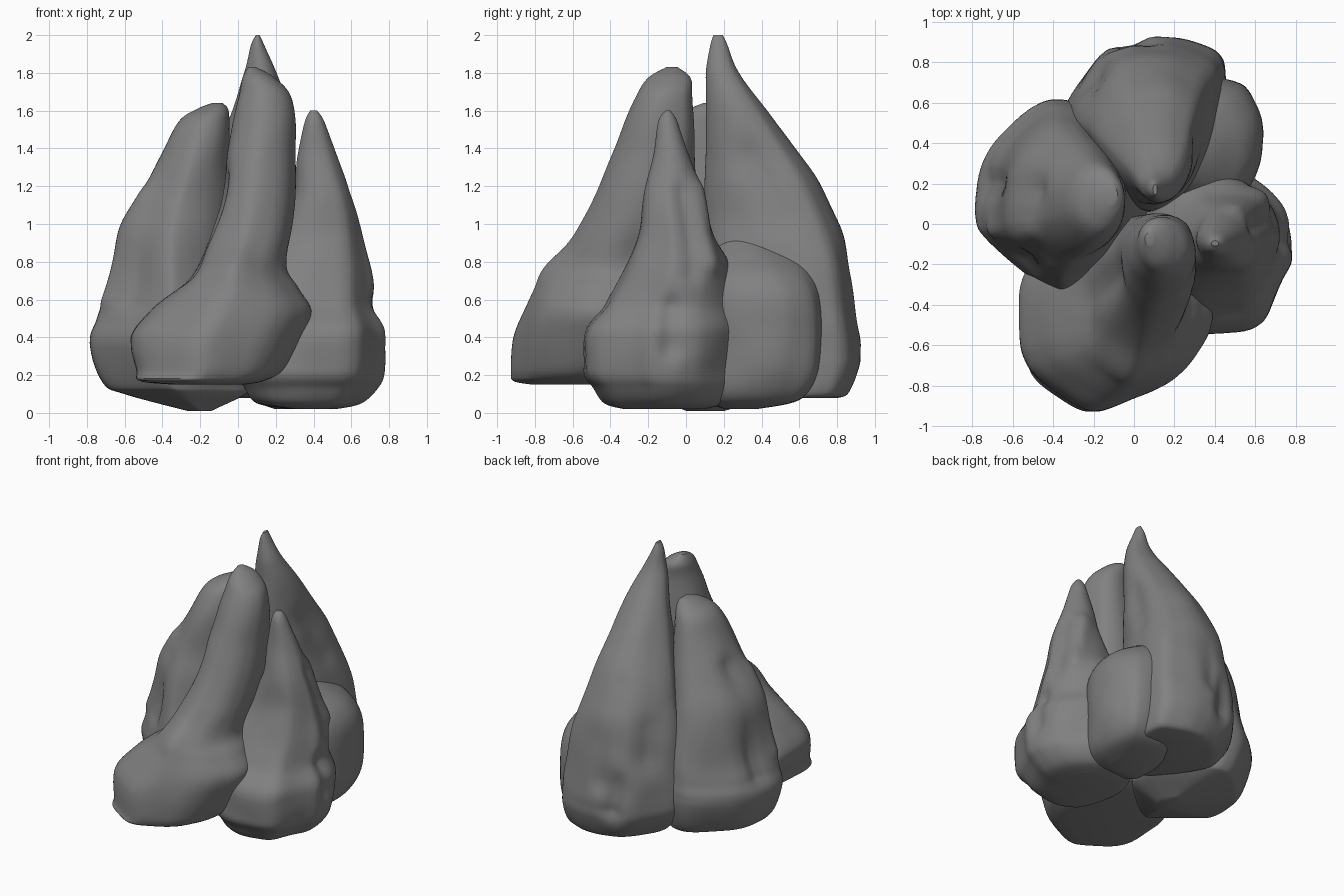
import bpy
import math
from mathutils import Vector, noise
from mathutils.geometry import intersect_point_line

default_cube = bpy.data.objects.get("Cube")
if default_cube:
    bpy.data.objects.remove(default_cube, do_unlink=True)

STEPS = 7


def make_material(name, value):
    material = bpy.data.materials.new(name)
    material.use_nodes = True
    colour = (value, value, value, 1)
    material.diffuse_color = colour
    shader = material.node_tree.nodes["Principled BSDF"]
    shader.inputs["Base Color"].default_value = colour
    shader.inputs["Roughness"].default_value = 0.8
    return material


def blend(before, start, end, after, t):
    """Smooth interpolation that never overshoots between two sections."""
    result = []
    for a, b, c, d in zip(before, start, end, after):
        curved = 0.5 * (2 * b + (c - a) * t + (2 * a - 5 * b + 4 * c - d) * t ** 2
                        + (3 * b - a - 3 * c + d) * t ** 3)
        result.append(min(max(curved, min(b, c)), max(b, c)))
    return result


def refine(sections):
    """Fill in extra cross-sections between the given ones."""
    rows = []
    last = len(sections) - 1
    for i in range(last):
        around = [sections[min(max(i + k, 0), last)] for k in (-1, 0, 1, 2)]
        rows += [blend(*around, step / STEPS) for step in range(STEPS)]
    rows.append(sections[last])
    return rows


def round_plan(corners):
    """Soften an outline by cutting corners, then fit it to a box from -1 to 1."""
    points = [Vector(corner) for corner in corners]
    for _ in range(3):
        cut = []
        for i, point in enumerate(points):
            following = points[(i + 1) % len(points)]
            cut += [point.lerp(following, .2), point.lerp(following, .8)]
        points = cut
    fitted = []
    for axis in (0, 1):
        values = [point[axis] for point in points]
        low, high = min(values), max(values)
        fitted.append([2 * (value - low) / (high - low) - 1 for value in values])
    return [Vector(pair) for pair in zip(*fitted)]


def sculpt(point, centre, folds):
    """Push a surface point in or out along folds, then roughen it a little."""
    outward = Vector((point.x - centre.x, point.y - centre.y, 0)).normalized()
    shift = 0
    for start, end, width, height in folds:
        start, end = Vector(start), Vector(end)
        t = intersect_point_line(point, start, end)[1]
        nearest = start.lerp(end, min(max(t, 0), 1))
        shift += height * math.exp(-((point - nearest).length / width) ** 2)
    shift += 0.012 * noise.noise(point * 4)
    return point + outward * shift


def make_rock(name, corners, sections, folds, material):
    """Loft an outline, rounder towards the top, through sections
    (z, x min, x max, y min, y max)."""
    verts, faces = [], []
    rows = refine(sections)
    plan = round_plan(corners)
    sides = len(plan)
    for z, left, right, front, back in rows:
        centre = Vector(((left + right) / 2, (front + back) / 2, z))
        roundness = ((z - rows[0][0]) / (rows[-1][0] - rows[0][0])) ** 1.5
        for spot in plan:
            u, v = spot.lerp(spot.normalized(), roundness)
            point = centre + Vector((u * (right - left) / 2, v * (back - front) / 2, 0))
            verts.append(sculpt(point, centre, folds))
    for row in range(len(rows) - 1):
        for side in range(sides):
            a = row * sides + side
            b = row * sides + (side + 1) % sides
            faces.append((a, b, b + sides, a + sides))
    faces.append(tuple(reversed(range(sides))))
    faces.append(tuple(range(len(verts) - sides, len(verts))))

    mesh = bpy.data.meshes.new(name)
    mesh.from_pydata(verts, [], faces)
    mesh.materials.append(material)
    rock = bpy.data.objects.new(name, mesh)
    bpy.context.collection.objects.link(rock)
    bpy.ops.object.select_all(action="DESELECT")
    rock.select_set(True)
    bpy.context.view_layer.objects.active = rock
    bpy.ops.object.shade_smooth_by_angle(angle=math.radians(40))


stone = make_material("grey stone", 0.22)

# Front rock: broad overhanging foot and a leaning column
make_rock("front_rock", [
    (-1, -.35), (-.85, -.65), (-.25, -1), (.0, -1), (.65, -.72), (1, -.2),
    (.9, .3), (.85, .85), (.4, 1), (-.3, .95), (-.95, .5),
], [
    (.15, -.35, .04, -.82, -.25),
    (.17, -.52, .14, -.92, -.1),
    (.23, -.54, .24, -.93, 0),
    (.4, -.57, .34, -.91, .03),
    (.54, -.46, .39, -.86, .03),
    (.66, -.32, .32, -.81, .03),
    (.78, -.23, .25, -.75, .04),
    (1.02, -.13, .29, -.55, .05),
    (1.35, -.06, .31, -.4, .05),
    (1.65, 0, .29, -.28, .04),
    (1.77, .02, .2, -.21, .03),
    (1.83, .05, .1, -.11, -.04),
], [
    ((-.03, -.25, 1.2), (-.25, -.35, .75), .1, -.04),
    ((.05, -.6, .8), (-.2, -.5, .7), .12, -.04),
], stone)

# Back rock: the tallest spike, upright on its inner side
make_rock("back_rock", [
    (-1, .16), (-.5, .86), (0, 1), (.45, .98), (.95, .8), (1, .4),
    (.9, -.1), (.6, -.76), (.2, -1), (-.2, -.92), (-.8, -.2),
], [
    (.08, -.1, .4, .2, .8),
    (.11, -.22, .44, .15, .86),
    (.27, -.33, .46, .05, .93),
    (.45, -.34, .46, .05, .92),
    (.8, -.3, .42, .08, .87),
    (1.05, -.23, .37, .1, .79),
    (1.3, -.14, .33, .1, .65),
    (1.6, -.03, .27, .1, .43),
    (1.8, .03, .21, .1, .29),
    (1.94, .06, .15, .12, .23),
    (2, .09, .12, .14, .2),
], [
    ((-.02, .9, .32), (-.04, .85, .5), .08, -.05),
    ((.08, .9, .5), (.05, .66, 1.15), .06, -.03),
    ((-.22, .75, .7), (-.15, .68, .85), .1, -.04),
    ((.42, .5, 1.05), (.33, .35, 1.35), .1, -.03),
], stone)

# Rounded lobe at the foot of the back rock, merging into its flank
make_rock("back_rock_lobe", [
    (-1, .2), (-.5, 1), (.4, 1), (.78, .9), (1, .3), (.92, -.4), (.6, -1), (-1, -1),
], [
    (.02, .2, .42, .2, .38),
    (.07, .1, .55, .1, .6),
    (.2, .05, .62, .08, .7),
    (.4, .02, .64, .08, .73),
    (.6, .02, .63, .09, .72),
    (.73, .05, .57, .1, .67),
    (.82, .05, .46, .13, .6),
    (.93, .05, .3, .2, .45),
], [], stone)

# Wide rock with a blunt top and a side rib
make_rock("right_side_rock", [
    (-1, -.3), (-.92, .43), (-.25, 1), (.18, 1), (.95, .35), (1, -.2),
    (.58, -.6), (.05, -.95), (-.12, -1), (-.8, -.5),
], [
    (.01, -.26, -.14, 0, .2),
    (.1, -.6, .04, -.22, .48),
    (.16, -.71, .06, -.28, .56),
    (.37, -.79, .08, -.33, .61),
    (.5, -.75, .08, -.33, .6),
    (.65, -.69, .04, -.31, .58),
    (.95, -.64, -.01, -.25, .5),
    (1.17, -.52, -.03, -.18, .42),
    (1.4, -.39, -.04, -.12, .34),
    (1.55, -.31, -.04, -.05, .29),
    (1.61, -.22, -.05, .02, .24),
    (1.64, -.14, -.08, .09, .19),
], [
    ((-.48, -.02, 1.15), (-.67, -.02, .6), .06, .03),
    ((-.44, .17, 1.2), (-.7, .2, .5), .07, -.05),
    ((-.42, -.12, 1), (-.58, -.2, .6), .07, -.03),
], stone)

# Slim rock with a cleft and ribs on its outer face
make_rock("left_side_rock", [
    (-.15, -1), (.62, -.9), (.82, -.35), (1, -.1), (1, .2), (.84, .56),
    (.27, 1), (-.6, .95), (-1, .1), (-.75, -.75),
], [
    (.02, .28, .52, -.33, .1),
    (.05, .1, .65, -.43, .2),
    (.13, .03, .74, -.49, .25),
    (.22, .0, .78, -.55, .27),
    (.43, .0, .79, -.54, .3),
    (.58, .04, .73, -.43, .25),
    (.78, .1, .71, -.32, .23),
    (.95, .2, .67, -.25, .14),
    (1.15, .3, .61, -.23, .09),
    (1.35, .31, .53, -.18, .02),
    (1.54, .35, .46, -.15, -.04),
    (1.6, .38, .42, -.11, -.08),
], [
    ((.78, -.08, .35), (.73, -.08, .55), .07, -.04),
    ((.5, .05, 1.18), (.62, .13, .8), .06, .03),
    ((.58, -.02, 1.15), (.68, .02, .75), .06, -.03),
    ((.4, -.5, .25), (.45, -.4, .5), .1, -.02),
], stone)
